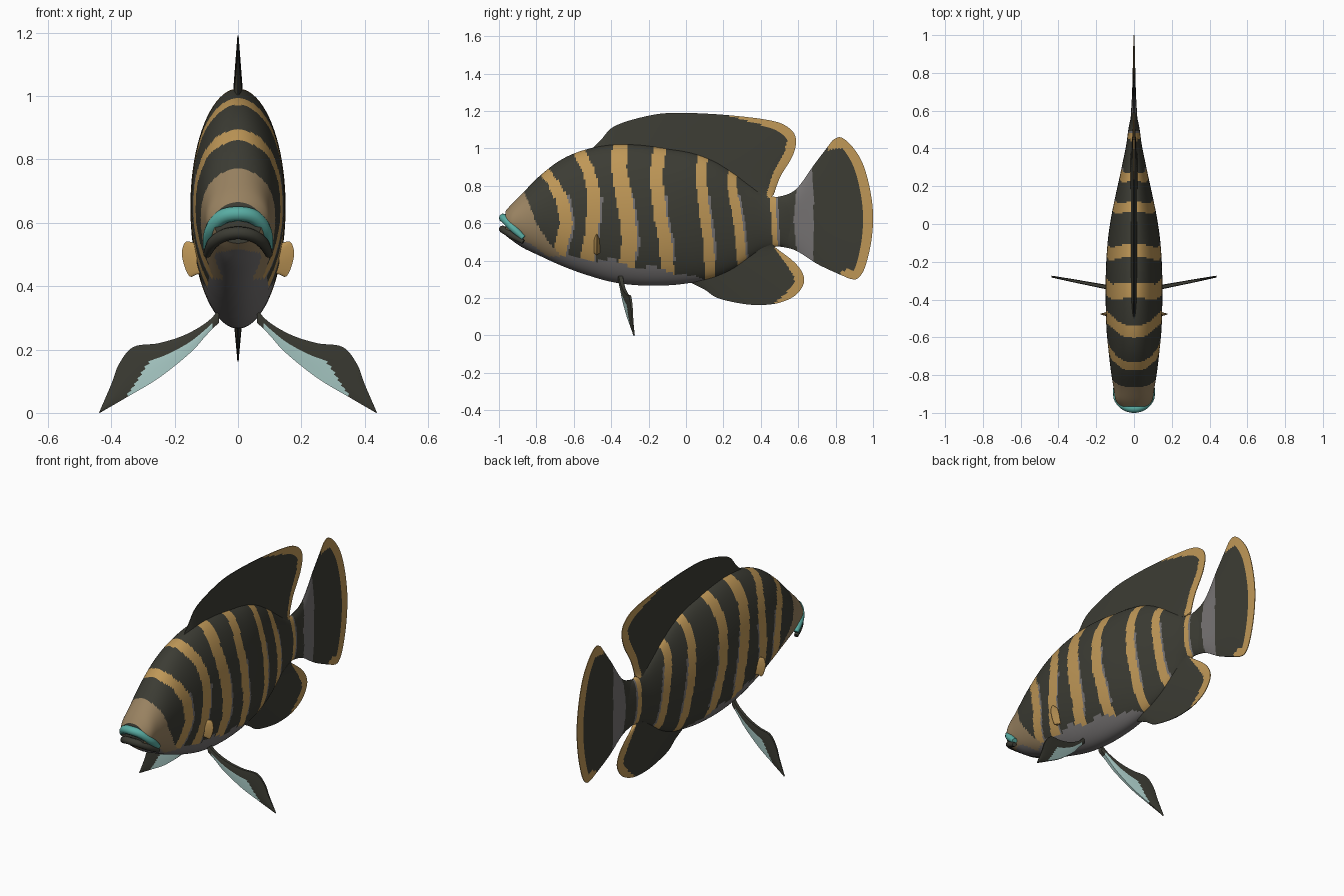
import bpy, bmesh, math
from mathutils import Vector

if "Cube" in bpy.data.objects:
    bpy.data.objects.remove(bpy.data.objects["Cube"])

MATS = {}
for name, c in {"dark_olive": (.045, .045, .034), "gold": (.52, .31, .095), "tan": (.32, .225, .12),
                "grey": (.18, .17, .17), "teal": (.10, .42, .37), "pale_teal": (.42, .63, .60)}.items():
    m = bpy.data.materials.new(name)
    m.diffuse_color = (*c, 1)
    m.use_nodes = True
    m.node_tree.nodes["Principled BSDF"].inputs["Base Color"].default_value = m.diffuse_color
    MATS[name] = m
NAMES = list(MATS)


def catmull(pts, t):
    """Smooth point at t (0..1) along a list of tuples."""
    n = len(pts) - 1
    i = min(int(t * n), n - 1)
    f = t * n - i
    P = [Vector(pts[max(0, min(n, k))]) for k in (i - 1, i, i + 1, i + 2)]
    if n == 1:
        return P[1].lerp(P[2], f)
    return (P[1] * 2 + (P[2] - P[0]) * f + (P[0] * 2 - P[1] * 5 + P[2] * 4 - P[3]) * f * f
            + (P[1] * 3 - P[0] - P[2] * 3 + P[3]) * f ** 3) / 2


def resample(pts, n):
    """n + 1 evenly spaced points along the smooth curve."""
    fine = [catmull(pts, k / 300) for k in range(301)]
    acc = [0]
    for a, b in zip(fine, fine[1:]):
        acc.append(acc[-1] + (b - a).length)
    out, k = [], 0
    for i in range(n + 1):
        d = acc[-1] * i / n
        while k < 299 and acc[k + 1] < d:
            k += 1
        out.append(fine[k].lerp(fine[k + 1], (d - acc[k]) / max(acc[k + 1] - acc[k], 1e-9)))
    return out


def lerp_table(tab, x):
    if x <= tab[0][0]:
        return tab[0][1]
    for (a, p), (b, q) in zip(tab, tab[1:]):
        if x <= b:
            return p + (q - p) * (x - a) / (b - a)
    return tab[-1][1]


def finish(name, bm):
    bmesh.ops.recalc_face_normals(bm, faces=bm.faces)
    me = bpy.data.meshes.new(name)
    bm.to_mesh(me)
    bm.free()
    for m in MATS.values():
        me.materials.append(m)
    ob = bpy.data.objects.new(name, me)
    bpy.context.collection.objects.link(ob)
    bpy.ops.object.select_all(action='DESELECT')
    ob.select_set(True)
    bpy.context.view_layer.objects.active = ob
    bpy.ops.object.shade_smooth_by_angle(angle=math.radians(50))
    return ob


def fin(name, curves, nu, nv, thick, place, colour):
    """Thin two-sided sheet lofted through flat curves, thinning to its edge."""
    bm = bmesh.new()
    rows = [resample(c, nu) for c in curves]
    flat = [[catmull([r[i] for r in rows], j / nv) for j in range(nv + 1)] for i in range(nu + 1)]
    side = [[[bm.verts.new(place(flat[i][j], s * thick(i / nu, j / nv))) for j in range(nv + 1)]
             for i in range(nu + 1)] for s in (1, -1)]

    def paint(f, i, j):
        i, j = min(i, nu - 1), min(j, nv - 1)
        p = (flat[i][j] + flat[i + 1][j + 1]) / 2
        d = min((p - q).length for q in rows[-1])
        f.material_index = NAMES.index(colour(p, d, (i + .5) / nu, (j + .5) / nv))
    for g in side:
        for i in range(nu):
            for j in range(nv):
                paint(bm.faces.new((g[i][j], g[i + 1][j], g[i + 1][j + 1], g[i][j + 1])), i, j)
    a, b = side
    for j in (0, nv):
        for i in range(nu):
            paint(bm.faces.new((a[i][j], a[i + 1][j], b[i + 1][j], b[i][j])), i, j)
    for i in (0, nu):
        for j in range(nv):
            paint(bm.faces.new((a[i][j], a[i][j + 1], b[i][j + 1], b[i][j])), i, j)
    return finish(name, bm)


# Body: y, top z, bottom z, half width
SECT = [(-.965, .665, .535, .075), (-.93, .705, .508, .098), (-.87, .765, .468, .108), (-.78, .855, .425, .122),
        (-.67, .938, .375, .135), (-.55, .99, .33, .146), (-.4, 1.02, .287, .15), (-.25, 1.02, .268, .149),
        (-.1, 1.0, .268, .14), (.03, .978, .282, .122), (.15, .935, .308, .098), (.25, .875, .35, .076),
        (.34, .81, .41, .057), (.42, .758, .458, .041), (.5, .738, .477, .03), (.56, .745, .47, .018)]
# Stripes: centre line as (z, y) pairs, then width
STRIPES = [([(.42, -.68), (.6, -.64), (.72, -.66), (.8, -.70), (.89, -.765)], .07),
           ([(.42, -.53), (.55, -.505), (.75, -.49), (.85, -.51), (.98, -.57)], .07),
           ([(.38, -.32), (.5, -.30), (.7, -.325), (.9, -.36), (1.03, -.35)], .085),
           ([(.36, -.10), (.5, -.11), (.65, -.14), (.85, -.16), (1.0, -.14)], .07),
           ([(.33, .13), (.5, .12), (.65, .10), (.85, .08), (.96, .09)], .055),
           ([(.38, .30), (.6, .28), (.8, .245), (.87, .25)], .05),
           ([(.5, .475), (.74, .465)], .03)]
BELLY = [(-.97, .54), (-.87, .495), (-.75, .44), (-.6, .41), (-.45, .405), (-.2, .36), (-.05, .34), (.1, .29), (.14, .2)]
SNOUT = [(.43, -.67), (.5, -.735), (.6, -.80), (.68, -.83), (.77, -.865)]


def body_colour(y, z):
    if z < lerp_table(BELLY, y) + .012 * math.sin(y * 28):
        return "grey"
    if y < lerp_table(SNOUT, z):
        return "tan"
    for line, w in STRIPES:
        d = y - lerp_table(line, z)
        if abs(d) < w / 2:
            return "gold"
        if z < .75 and 0 < d < w / 2 + .012 and z > .4:
            return "grey"
    return "dark_olive"


bm = bmesh.new()
NY, NA = 230, 80
rings = []
for i in range(NY + 1):
    y, zt, zb, w = catmull([Vector(s) for s in SECT], i / NY)
    rings.append([bm.verts.new((w * math.sin(2 * math.pi * k / NA), y,
                  (zt + zb) / 2 + (zt - zb) / 2 * math.cos(2 * math.pi * k / NA))) for k in range(NA)])
for r, q in zip(rings, rings[1:]):
    for k in range(NA):
        f = bm.faces.new((r[k], r[(k + 1) % NA], q[(k + 1) % NA], q[k]))
        c = f.calc_center_median()
        f.material_index = NAMES.index(body_colour(c.y, c.z))
bm.faces.new(rings[0])      # dark mouth opening
bm.faces.new(rings[-1])
finish("body", bm)


# Lips: tapered tubes around the mouth
def lip(name, half, r, mat):
    pts = [(-x, y, z, k) for x, y, z, k in reversed(half[1:])] + half
    pts = [catmull([Vector(p) for p in pts], t / 32) for t in range(33)]
    cu = bpy.data.curves.new(name, 'CURVE')
    cu.dimensions = '3D'
    cu.bevel_depth, cu.bevel_resolution, cu.use_fill_caps = r, 3, True
    sp = cu.splines.new('POLY')
    sp.points.add(len(pts) - 1)
    for p, q in zip(sp.points, pts):
        p.co, p.radius = (q[0], q[1], q[2], 1), q[3]
    sp.use_smooth = True
    cu.materials.append(MATS[mat])
    ob = bpy.data.objects.new(name, cu)
    bpy.context.collection.objects.link(ob)
    bpy.ops.object.select_all(action='DESELECT')
    ob.select_set(True)
    bpy.context.view_layer.objects.active = ob
    bpy.ops.object.convert(target='MESH')


lip("upper_lip", [(0, -.976, .628, 1), (.05, -.962, .617, 1), (.085, -.925, .575, .9), (.097, -.87, .522, .6)], .024, "teal")
lip("lower_lip", [(0, -.98, .568, 1), (.045, -.967, .56, 1), (.08, -.93, .535, .9), (.098, -.87, .5, .6)], .02, "dark_olive")


# Upright fins on the centre line
def upright(p, t):
    return (t, p[0], p[1])


fin("dorsal_fin",
    [[(-.52, .96), (-.35, .97), (-.1, .96), (.1, .91), (.25, .82), (.36, .76), (.45, .735)],
     [(-.53, .975), (-.46, 1.04), (-.38, 1.12), (-.2, 1.175), (-.05, 1.19), (.2, 1.18), (.45, 1.15), (.55, 1.11),
      (.588, 1.05), (.57, .96), (.505, .85), (.47, .755)]],
    110, 34, lambda u, v: .017 * (1 - v) + .002, upright,
    lambda p, d, u, v: "gold" if d < min(.05, (p[0] - .2) * .16) else "dark_olive")

fin("anal_fin",
    [[(0, .32), (.1, .33), (.25, .38), (.35, .44), (.46, .49)],
     [(.03, .28), (.1, .245), (.17, .2), (.3, .17), (.4, .163), (.5, .175), (.585, .215), (.63, .28),
      (.62, .34), (.57, .4), (.48, .468)]],
    80, 28, lambda u, v: .017 * (1 - v) + .002, upright,
    lambda p, d, u, v: "gold" if d < min(.052, (p[0] - .46) * .5) else "dark_olive")


def tail_colour(p, d, u, v):
    if d < .05 or (p[0] > .76 and u < .04):
        return "gold"
    bulge = .03 * abs(p[1] - .62) / .3
    return "grey" if .575 + bulge < p[0] < .685 - bulge * .3 else "dark_olive"


fin("tail_fin",
    [[(.46, .735), (.46, .61), (.46, .48)], [(.58, .775), (.58, .61), (.58, .457)],
     [(.69, .92), (.72, .63), (.71, .378)],
     [(.785, 1.045), (.825, 1.06), (.88, 1.02), (.94, .93), (.98, .8), (1, .65), (.99, .5), (.955, .36),
      (.915, .303), (.87, .305)]],
    70, 60, lambda u, v: .002 + .022 * (1 - v) * (1 - (2 * u - 1) ** 4), upright, tail_colour)

# Paired fins, mirrored left and right
for side, s in (("right", 1), ("left", -1)):
    fin(side + "_pelvic_fin",
        [[(.06, .285), (.1, .245), (.15, .19), (.25, .11), (.35, .05), (.436, 0)],
         [(.06, .325), (.1, .285), (.17, .245), (.25, .22), (.33, .208), (.375, .155), (.4, .09), (.438, .002)]],
        50, 16, lambda u, v: .002 + .009 * (1 - u) + .003 * math.sin(math.pi * v),
        lambda p, t, s=s: (s * p[0], -.35 + .19 * (p[0] - .06) + t, p[1]),
        lambda p, d, u, v: "pale_teal" if .06 < u < .78 and v < .5 * min(1, (.85 - u) * 3) else "dark_olive")
    fin(side + "_pectoral_fin",
        [[(.125, .525), (.13, .48), (.12, .44)],
         [(.135, .535), (.165, .54), (.177, .505), (.168, .46), (.152, .43), (.135, .435)]],
        24, 8, lambda u, v: .002 + .014 * (1 - v),
        lambda p, t, s=s: (s * p[0], -.477 + t, p[1]),
        lambda p, d, u, v: "gold")
